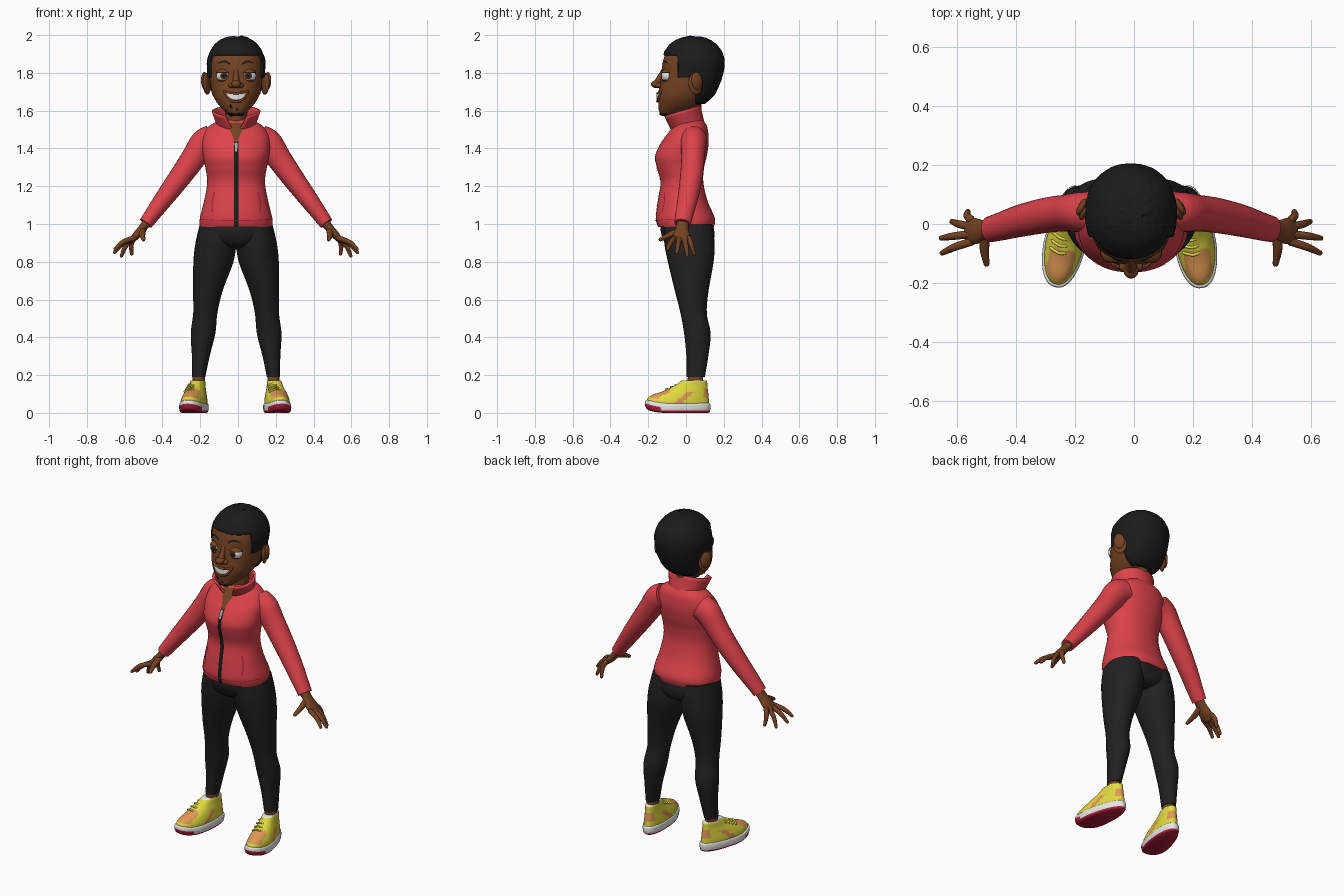
import bpy, bmesh, math
from mathutils import Vector, Matrix, noise

if "Cube" in bpy.data.objects:
    bpy.data.objects.remove(bpy.data.objects["Cube"])

CX = -0.01      # the body's middle line
built = []


def material(name, r, g, b):
    m = bpy.data.materials.new(name)
    m.use_nodes = True
    m.diffuse_color = (r, g, b, 1)
    bsdf = m.node_tree.nodes["Principled BSDF"]
    bsdf.inputs["Base Color"].default_value = (r, g, b, 1)
    bsdf.inputs["Roughness"].default_value = 0.8
    return m


SKIN = material("brown skin", .175, .055, .016)
DARK = material("dark brown", .07, .02, .01)
BLACK = material("soft black", .011, .011, .011)
RED = material("jacket red", .72, .055, .07)
CRIMSON = material("sole crimson", .45, .012, .045)
CHARCOAL = material("legging charcoal", .015, .015, .015)
YELLOW = material("shoe yellow", .75, .7, .05)
ORANGE = material("shoe orange", .75, .32, .09)
WHITE = material("white", .8, .8, .78)
GREY = material("zip grey", .4, .4, .4)


def finish(name, bm, mats, rule=None):
    bmesh.ops.recalc_face_normals(bm, faces=bm.faces)
    if rule:
        for f in bm.faces:
            f.material_index = rule(f.calc_center_median())
    mesh = bpy.data.meshes.new(name)
    bm.to_mesh(mesh)
    bm.free()
    for m in mats:
        mesh.materials.append(m)
    ob = bpy.data.objects.new(name, mesh)
    bpy.context.collection.objects.link(ob)
    built.append(ob)
    return ob


def smooth(rows, k=6):
    """Curve through the rows, with k steps between neighbours."""
    p = [rows[0]] + list(rows) + [rows[-1]]
    out = []
    for a, b, c, d in zip(p, p[1:], p[2:], p[3:]):
        for j in range(k):
            t = j / k
            out.append(tuple(
                y + t / 2 * (z - x + t * (2*x - 5*y + 4*z - w + t * (3*(y - z) + w - x)))
                for x, y, z, w in zip(a, b, c, d)))
    return out + [tuple(rows[-1])]


def skin_rings(name, rings, mats, rule=None, closed=True, cap=True):
    bm = bmesh.new()
    vs = [[bm.verts.new(p) for p in r] for r in rings]
    n = len(vs[0])
    for lo, hi in zip(vs, vs[1:]):
        for i in range(n if closed else n - 1):
            j = (i + 1) % n
            bm.faces.new((lo[i], lo[j], hi[j], hi[i]))
    if closed and cap:
        bm.faces.new(vs[0])
        bm.faces.new(vs[-1])
    return finish(name, bm, mats, rule)


class Form:
    """Stack of level rounded rings: height, half width, front y, back y."""
    def __init__(self, rows, power=2.2):
        self.rows, self.power = smooth(rows), power

    def build(self, name, mats, rule=None, n=56, cx=CX):
        e = 2 / self.power
        def bow(v):
            return math.copysign(abs(v) ** e, v)
        turns = [2 * math.pi * i / n for i in range(n)]
        rings = [[(cx + w * bow(math.cos(a)), (f + b) / 2 + (b - f) / 2 * bow(math.sin(a)), z)
                  for a in turns] for z, w, f, b in self.rows]
        return skin_rings(name, rings, mats, rule)

    def front(self, x, z):
        for p, q in zip(self.rows, self.rows[1:]):
            if p[0] <= z <= q[0]:
                t = (z - p[0]) / (q[0] - p[0])
                _, w, f, b = (u + t * (v - u) for u, v in zip(p, q))
                side = max(0, 1 - (abs(x) / w) ** self.power) ** (1 / self.power)
                return (f + b) / 2 - (b - f) / 2 * side
        return 0


def tube(name, rows, mat, s=1, n=24, level=False, tips=True):
    """Sweep along x, y, z with a radius across and a radius in depth."""
    rows = smooth(rows)
    pts = [Vector(r[:3]) for r in rows]
    spine = []
    for i, (p, r) in enumerate(zip(pts, rows)):
        t = (pts[min(i + 1, len(pts) - 1)] - pts[max(i - 1, 0)]).normalized()
        spine.append((p, Vector((0, 0, 1)) if level else t, r[3], r[4]))
    if tips:
        for sign in (-1, 1):
            p, t, a, b = spine[0 if sign < 0 else -1]
            for turn in (.5, 1, 1.4):
                k = math.cos(turn)
                ring = (p + t * sign * min(a, b) * math.sin(turn), t, a * k, b * k)
                spine.insert(0 if sign < 0 else len(spine), ring)
    rings = []
    for p, t, a, b in spine:
        ref = Vector((0, 0, 1)) if abs(t.y) > .8 else Vector((0, 1, 0))
        v = (ref - t * ref.dot(t)).normalized()
        u = v.cross(t)
        ring = [p + u * a * math.cos(h) + v * b * math.sin(h)
                for h in (2 * math.pi * i / n for i in range(n))]
        rings.append([(CX + s * q.x, q.y, q.z) for q in ring])
    return skin_rings(name, rings, [mat])


def ribbon(name, form, path, mat, off=.003, s=1):
    """Thin plate laid on a form's front along x, z, half width."""
    rows = smooth(path)
    rings = []
    for i, (x, z, w) in enumerate(rows):
        a, b = rows[max(i - 1, 0)], rows[min(i + 1, len(rows) - 1)]
        d = Vector((b[0] - a[0], b[1] - a[1])).normalized()
        line = [(x - d.y * w * k / 3, z + d.x * w * k / 3) for k in range(-3, 4)]
        rings.append([(CX + s * px, form.front(px, pz) - off, pz) for px, pz in line])
    return skin_rings(name, rings, [mat], closed=False)


def ball(name, loc, size, mats, rot=(0, 0, 0), rule=None, cuts=()):
    bm = bmesh.new()
    bmesh.ops.create_uvsphere(bm, u_segments=32, v_segments=24, radius=1,
                              matrix=Matrix.Rotation(math.pi / 2, 4, 'X'))
    for i, h in enumerate(cuts):
        bmesh.ops.bisect_plane(bm, geom=bm.verts[:] + bm.edges[:] + bm.faces[:], plane_co=(0, 0, h),
                               plane_no=(0, 0, 1), clear_inner=(i == 0))
    ob = finish(name, bm, mats, rule)
    ob.location, ob.scale, ob.rotation_euler = loc, size, rot
    return ob


# Head and neck
head = Form([(1.572, .025, -.12, -.06), (1.59, .052, -.14, 0), (1.63, .092, -.145, .07),
             (1.68, .122, -.148, .135), (1.74, .137, -.138, .168), (1.8, .143, -.13, .188),
             (1.86, .145, -.122, .195), (1.91, .13, -.105, .182), (1.95, .103, -.075, .15),
             (1.975, .07, -.035, .11), (1.988, .03, 0, .06)])
head.build("head", [SKIN], n=80)
tube("neck", [(0, .03, 1.42, .075, .06), (0, .02, 1.52, .06, .058), (0, .02, 1.66, .06, .065)], SKIN)

# Cropped hair, sinking under the skin along the hairline
hair = head.build("hair", [BLACK], n=80)
for v in hair.data.vertices:
    x, y, z = v.co
    grow = max(z - 1.89, min(y + .045, z - 1.775), min(y - .05, z - 1.635))
    lump = noise.noise(v.co * 55) * .003 if grow > .01 else 0
    v.co += v.normal * (max(-.012, min(.012, grow * 1.5)) + lump)

# Nose, mouth and chin
tube("nose_bridge", [(0, -.105, 1.82, .014, .02), (0, -.13, 1.78, .015, .02),
                     (0, -.15, 1.745, .02, .022)], SKIN)
ball("nose_tip", (CX, -.155, 1.74), (.026, .03, .021), [SKIN])
smile = [(-.062, 1.699, .003), (-.035, 1.677, .017), (0, 1.669, .021), (.035, 1.677, .017), (.062, 1.699, .003)]
ribbon("mouth", head, smile, DARK, .004)
ribbon("teeth", head, [(x * .9, z + .003, w * .68) for x, z, w in smile], WHITE, .008)
for name, lift in (("lower_lip", -1), ("upper_lip", 1)):
    edge = [(x, z + lift * w) for x, z, w in smile]
    tube(name, [(x, head.front(x, z) - .003, z, .006, .008) for x, z in edge], SKIN, n=12)

# Eyes, brows, nostrils and ears
for s, side in ((-1, "right"), (1, "left")):
    eye = (CX + s * .064, head.front(.064, 1.785) + .022, 1.785)
    ball(side + "_eye", eye, (.041, .036, .036), [WHITE, DARK, BLACK],
         rule=lambda c: 2 if c.y < -.96 else 1 if c.y < -.87 else 0)
    ball(side + "_eyelid", eye, (.044, .039, .039), [SKIN, BLACK],
         rule=lambda c: 1 if c.z < .48 else 0, cuts=(.38, .48))
    ball(side + "_lower_lid", eye, (.043, .038, .038), [SKIN], rot=(math.pi, 0, 0), cuts=(.56,))
    ribbon(side + "_brow", head, [(.03, 1.845, .004), (.06, 1.861, .006), (.098, 1.85, .002)],
           BLACK, .004, s)
    ball(side + "_nostril", (CX + s * .024, -.143, 1.733), (.016, .019, .014), [SKIN])
    ball(side + "_ear", (CX + s * .154, .05, 1.742), (.015, .04, .058), [SKIN], (.15, 0, s * .45))
    ball(side + "_ear_rim", (CX + s * .166, .058, 1.757), (.014, .032, .048), [SKIN], (.15, 0, s * .5))

# Jacket body with zip, neck opening and pockets
jacket = Form([(.985, .192, -.148, .148), (1.03, .192, -.16, .153), (1.12, .17, -.15, .115),
               (1.22, .153, -.135, .092), (1.3, .163, -.155, .096), (1.36, .175, -.163, .11),
               (1.43, .18, -.132, .12), (1.48, .17, -.095, .118), (1.52, .14, -.065, .11),
               (1.55, .085, -.035, .09)])
jacket.build("jacket_body", [RED])
ribbon("zip", jacket, [(0, .987, .012), (0, 1.2, .012), (0, 1.44, .012)], BLACK, .004)
ribbon("neck_opening", jacket, [(0, 1.43, .003), (0, 1.48, .025), (0, 1.535, .05)], SKIN, .006)
ribbon("zip_pull", jacket, [(0, 1.385, .005), (0, 1.43, .008)], GREY, .008)
ribbon("hem_seam", jacket, [(-.188, 1.025, .002), (-.1, 1.02, .002), (0, 1.018, .002),
                            (.1, 1.02, .002), (.188, 1.025, .002)], CRIMSON)

# Open flared collar
rings = []
for j in range(9):
    v = j / 8
    gap = .1 + .42 * v
    ring = []
    for i in range(49):
        a = -math.pi / 2 + gap + (2 * math.pi - 2 * gap) * i / 48
        y = .02 - .045 * v + (.082 + .02 * v) * math.sin(a)
        ring.append((CX + (.093 + .036 * v) * math.cos(a), y, 1.488 + .116 * v + .3 * y))
    rings.append(ring)
collar = skin_rings("collar", rings, [RED], closed=False)
collar.modifiers.new("cloth", 'SOLIDIFY').thickness = .012

# Pelvis
Form([(.865, .05, -.04, .09), (.89, .12, -.1, .135), (.93, .185, -.125, .15),
      (.98, .19, -.135, .147), (1.03, .17, -.12, .13)]).build("leggings_hips", [CHARCOAL])

fingers = {"index": (-.06, (.64, -.098, .868)), "middle": (-.034, (.643, -.048, .85)),
           "ring": (-.009, (.607, .008, .832)), "little": (.014, (.553, .042, .842))}
sole_form = Form([(0, .06, -.2, .118), (.006, .068, -.212, .126), (.025, .072, -.22, .131),
                  (.045, .07, -.218, .13), (.052, .062, -.208, .124)], 2.3)
shoe_form = Form([(.04, .065, -.212, .124), (.065, .065, -.204, .122), (.09, .06, -.175, .12),
                  (.115, .053, -.122, .117), (.14, .046, -.068, .114), (.165, .042, -.032, .112),
                  (.172, .038, -.022, .106)])


def shoe_colour(c):
    toe = c.y < -.09 and c.z > .068 and abs(c.x) < .045
    flash = abs(c.y + .02 - (c.z - .08) * 1.2) < .02 and c.z < .11
    heel = c.y > .09 and .08 < c.z < .13
    return 1 if toe or flash or heel else 2 if c.z > .169 else 0


for s, side in ((-1, "right"), (1, "left")):
    ribbon(side + "_pocket", jacket, [(.125, 1.06, .003), (.128, 1.11, .003), (.115, 1.17, .003)],
           CRIMSON, .003, s)
    # Sleeve, hand and fingers
    tube(side + "_sleeve", [(.125, .04, 1.45, .075, .07), (.17, .04, 1.425, .076, .068),
                            (.225, .037, 1.35, .066, .062), (.285, .03, 1.265, .06, .06),
                            (.37, .012, 1.15, .051, .055), (.44, -.008, 1.055, .042, .048),
                            (.478, -.018, 1.003, .037, .044)], RED, s, tips=False)
    tube(side + "_palm", [(.462, -.016, 1.02, .026, .032), (.495, -.02, .978, .022, .033),
                          (.525, -.024, .943, .021, .044), (.55, -.023, .915, .016, .043)], SKIN, s)
    for name, (y, tip) in fingers.items():
        root = Vector((.542, y, .925))
        bend = (root + Vector(tip)) / 2 + Vector((.008, 0, .008))
        tube(f"{side}_{name}_finger", [(*root, .014, .014), (*bend, .013, .013), (*tip, .009, .009)],
             SKIN, s, n=14)
    tube(side + "_thumb", [(.495, -.035, .965, .018, .018), (.497, -.085, .943, .016, .015),
                           (.49, -.135, .918, .01, .01)], SKIN, s, n=14)
    # Leg and ankle
    tube(side + "_legging", [(.198, .052, .19, .035, .048), (.187, .06, .3, .047, .058),
                             (.175, .06, .42, .065, .07), (.163, .04, .53, .064, .07),
                             (.149, .03, .65, .079, .09), (.12, .025, .8, .106, .121),
                             (.108, .018, .9, .107, .133), (.1, .01, 1.0, .092, .128)],
         CHARCOAL, s, n=36, level=True, tips=False)
    tube(side + "_ankle", [(.198, .055, .07, .034, .042), (.198, .05, .15, .034, .042),
                           (.198, .05, .22, .03, .038)], SKIN, s, level=True)
    # Shoe: sole, upper and laces, turned outwards
    sole = sole_form.build(side + "_sole", [WHITE, CRIMSON],
                           lambda c: 1 if c.z < (.03 if c.y < -.15 else .012) else 0, cx=0)
    upper = shoe_form.build(side + "_shoe_upper", [YELLOW, ORANGE, WHITE], shoe_colour, n=72, cx=0)
    parts = [sole, upper]
    for k in range(4):
        y, z = -.105 + .025 * k, .127 + .011 * k
        lace = tube(f"{side}_lace_{k + 1}", [(-.034, y + .012, z - .014, .005, .005), (0, y, z, .005, .005),
                                             (.034, y + .012, z - .014, .005, .005)], YELLOW, n=10)
        parts.append(lace)
    turn = Matrix.Rotation(s * (.21 if s < 0 else .15), 4, 'Z')
    for ob in parts:
        for v in ob.data.vertices:
            x, y, z = v.co
            x *= 1 - .2 * max(0, min(1, (y + .08) / .2))
            z += 1.4 * max(0, -y - .1) ** 2
            v.co = turn @ Vector((x, y - .05, z)) + Vector((CX + s * .2, .05, 0))

# Smooth shading that keeps crisp edges
bpy.ops.object.select_all(action='DESELECT')
for ob in built:
    ob.select_set(True)
bpy.context.view_layer.objects.active = built[0]
bpy.ops.object.shade_smooth_by_angle(angle=math.radians(45))
